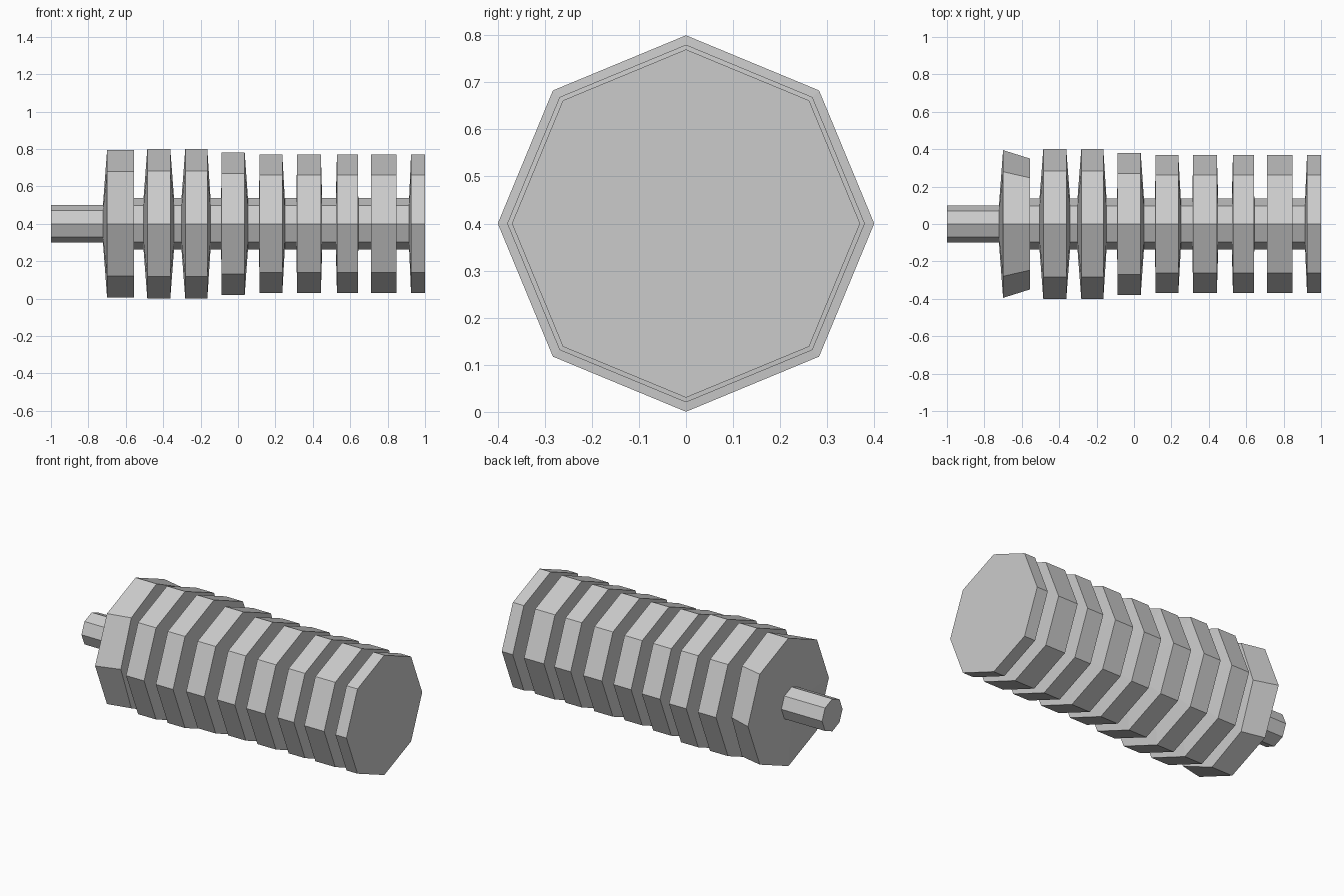
import bpy, bmesh, math

if "Cube" in bpy.data.objects:
    bpy.data.objects.remove(bpy.data.objects["Cube"])

AXIS_Z = 0.4
SIDES = 8
HUB = 0.137

# Lathe profile along x: (x, radius, sideways squash)
profile = [(-1.0, 0.1, 1), (-0.722, 0.1, 1),
           # end flange, tapered in y only
           (-0.70, 0.395, 1), (-0.556, 0.395, 0.885), (-0.556, HUB, 1)]

# Ribs: left root, left rim, right rim, right root, radius
ribs = [(-0.505, -0.485, -0.362, -0.342, 0.4),
        (-0.302, -0.282, -0.164, -0.147, 0.4),
        (-0.09, -0.088, 0.036, 0.053, 0.38),
        (0.112, 0.116, 0.237, 0.25, 0.37),
        (0.312, 0.316, 0.443, 0.45, 0.37),
        (0.523, 0.529, 0.641, 0.643, 0.37),
        (0.711, 0.712, 0.848, 0.848, 0.37)]
for root_l, rim_l, rim_r, root_r, r in ribs:
    profile += [(root_l, HUB, 1), (rim_l, r, 1), (rim_r, r, 1), (root_r, HUB, 1)]

# Closed end rib
profile += [(0.915, HUB, 1), (0.925, 0.37, 1), (1.0, 0.37, 1)]

bm = bmesh.new()
rings = []
for x, r, squash in profile:
    ring = []
    for i in range(SIDES):
        a = 2 * math.pi * i / SIDES
        ring.append(bm.verts.new((x, r * math.cos(a) * squash,
                                  AXIS_Z + r * math.sin(a))))
    rings.append(ring)
for a, b in zip(rings, rings[1:]):
    for i in range(SIDES):
        j = (i + 1) % SIDES
        bm.faces.new((a[i], a[j], b[j], b[i]))
bm.faces.new(rings[0])
bm.faces.new(rings[-1])
bmesh.ops.recalc_face_normals(bm, faces=bm.faces[:])

mesh = bpy.data.meshes.new("ribbed_shaft")
bm.to_mesh(mesh)
bm.free()
bpy.context.collection.objects.link(bpy.data.objects.new("ribbed_shaft", mesh))
